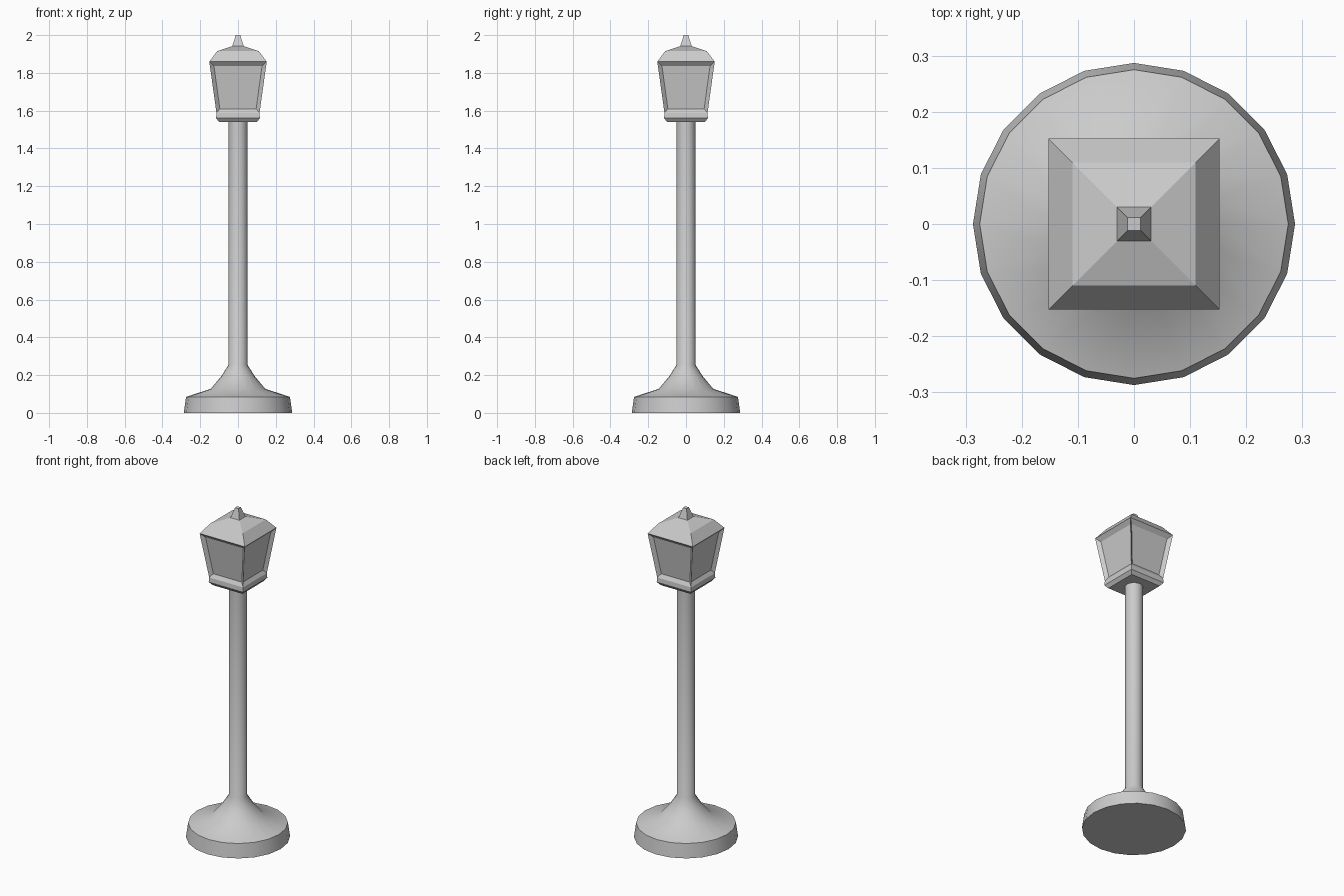
import bpy, bmesh, math
from mathutils import Matrix, Vector

if "Cube" in bpy.data.objects:
    bpy.data.objects.remove(bpy.data.objects["Cube"])


def finish(bm, name, smooth=None):
    bmesh.ops.remove_doubles(bm, verts=bm.verts, dist=0.0005)
    bmesh.ops.recalc_face_normals(bm, faces=bm.faces)
    mesh = bpy.data.meshes.new(name)
    bm.to_mesh(mesh)
    bm.free()
    obj = bpy.data.objects.new(name, mesh)
    bpy.context.collection.objects.link(obj)
    if smooth:
        bpy.ops.object.select_all(action='DESELECT')
        bpy.context.view_layer.objects.active = obj
        obj.select_set(True)
        bpy.ops.object.shade_smooth_by_angle(angle=math.radians(smooth))
    return obj


def add_rings(bm, profile, sides, phase=0.0, bottom=True, top=True):
    """Stack (radius, z) rings and bridge them."""
    rings = []
    for r, z in profile:
        rings.append([bm.verts.new((r * math.cos(phase + i * math.tau / sides),
                                    r * math.sin(phase + i * math.tau / sides), z))
                      for i in range(sides)])
    for a, b in zip(rings, rings[1:]):
        for i in range(sides):
            j = (i + 1) % sides
            bm.faces.new((a[i], a[j], b[j], b[i]))
    if bottom:
        bm.faces.new(rings[0][::-1])
    if top:
        bm.faces.new(rings[-1])


def square(profile):
    """Turn half-widths into corner radii."""
    return [(w * math.sqrt(2), z) for w, z in profile]


# Round foot flowing into the post
bm = bmesh.new()
add_rings(bm, [(0.287, 0), (0.275, 0.085), (0.145, 0.127), (0.088, 0.195),
               (0.05, 0.255), (0.05, 1.545)], 20)
finish(bm, "base_and_post", 60)

# Lantern: sill, four recessed panes, stepped roof and finial in one shell
bm = bmesh.new()
add_rings(bm, square([(0.1, 1.54), (0.116, 1.56), (0.114, 1.588)]),
          4, math.pi / 4, top=False)
add_rings(bm, square([(0.152, 1.86), (0.11, 1.915), (0.03, 1.942), (0.012, 2.0)]),
          4, math.pi / 4, bottom=False)
outer = [(-0.114, -0.114, 1.588), (0.114, -0.114, 1.588),
         (0.152, -0.152, 1.86), (-0.152, -0.152, 1.86)]
inner = [(-0.096, -0.1, 1.61), (0.096, -0.1, 1.61),
         (0.127, -0.131, 1.836), (-0.127, -0.131, 1.836)]
for k in range(4):
    rot = Matrix.Rotation(k * math.pi / 2, 3, 'Z')
    o = [bm.verts.new(rot @ Vector(p)) for p in outer]
    n = [bm.verts.new(rot @ Vector(p)) for p in inner]
    bm.faces.new(n)
    for i in range(4):
        j = (i + 1) % 4
        bm.faces.new((o[i], o[j], n[j], n[i]))
finish(bm, "lantern")
